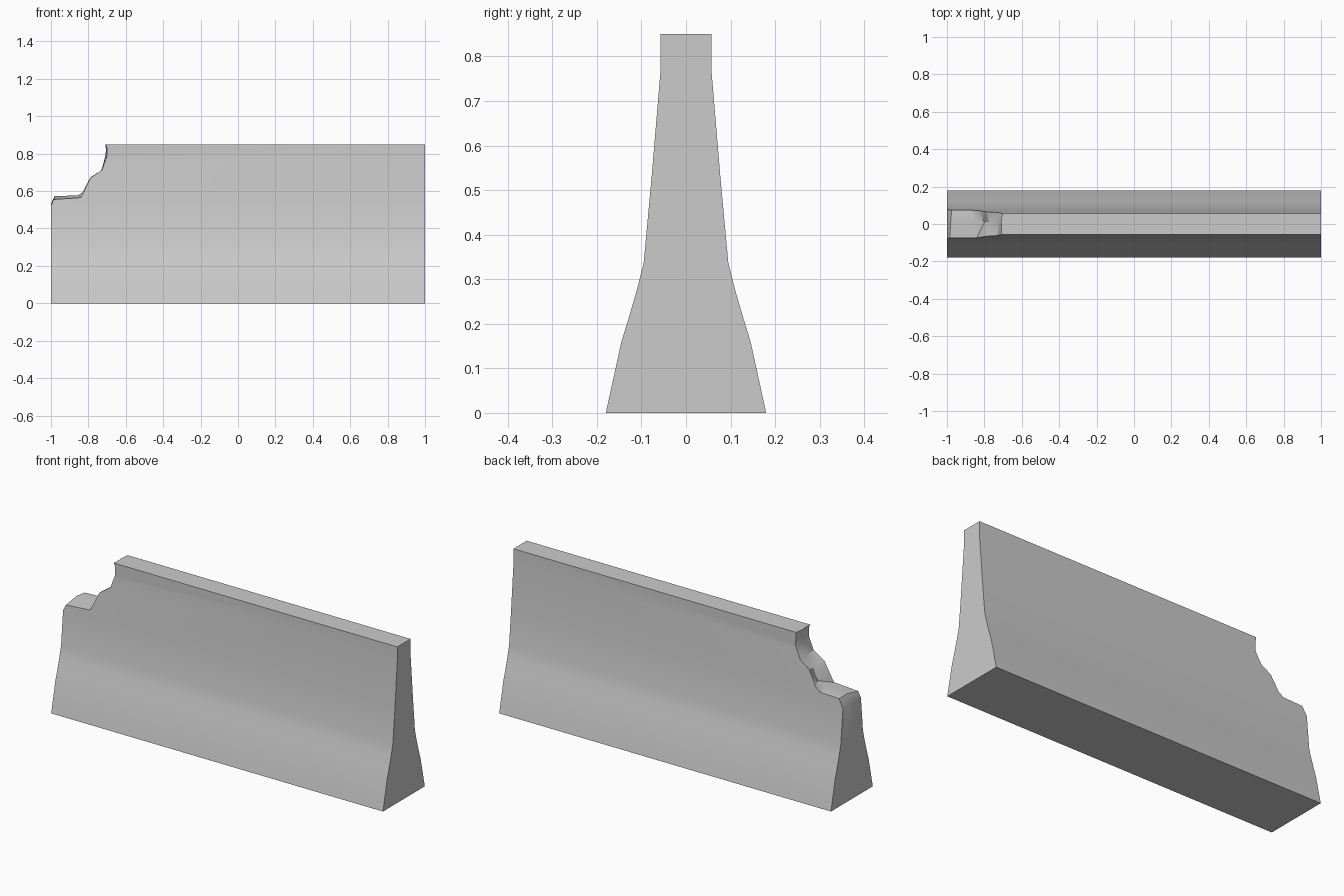
import bpy, bmesh, math

if "Cube" in bpy.data.objects:
    bpy.data.objects.remove(bpy.data.objects["Cube"])


def make_object(name, rings, close_along):
    """Loft a closed solid through equal-length rings of points."""
    bm = bmesh.new()
    loops = [[bm.verts.new(p) for p in ring] for ring in rings]
    n = len(loops[0])
    for a, b in zip(loops, loops[1:]):
        for i in range(n):
            j = (i + 1) % n
            quad = (a[i], a[j], b[j], b[i])
            if close_along:
                bm.faces.new(quad)
            else:  # triangulated so the broken facets are planar
                bm.faces.new((quad[0], quad[1], quad[2]))
                bm.faces.new((quad[0], quad[2], quad[3]))
    bm.faces.new(loops[0])
    bm.faces.new(loops[-1])
    bmesh.ops.recalc_face_normals(bm, faces=bm.faces[:])
    mesh = bpy.data.meshes.new(name)
    bm.to_mesh(mesh)
    bm.free()
    ob = bpy.data.objects.new(name, mesh)
    bpy.context.collection.objects.link(ob)
    return ob


# Barrier: symmetric flared profile extruded along x
half = [(0.18, 0), (0.145, 0.16), (0.128, 0.215), (0.11, 0.277), (0.095, 0.337),
        (0.078, 0.52), (0.057, 0.77), (0.057, 0.85)]
profile = half + [(-y, z) for y, z in reversed(half)]
barrier = make_object("concrete_barrier",
                      [[(x, y, z) for y, z in profile] for x in (-1, 1)], True)

# Broken corner: break lines at the front, middle and back
front = [(-1.02, 0.48), (-0.985, 0.555), (-0.84, 0.565), (-0.825, 0.595),
         (-0.79, 0.67), (-0.725, 0.715), (-0.70, 0.785), (-0.70, 0.83), (-0.715, 0.86)]
middle = [(-1.02, 0.49), (-0.98, 0.573), (-0.85, 0.577), (-0.80, 0.595),
          (-0.775, 0.66), (-0.73, 0.71), (-0.71, 0.785), (-0.705, 0.82), (-0.712, 0.86)]
back = [(-1.02, 0.48), (-0.975, 0.568), (-0.86, 0.572), (-0.83, 0.595),
        (-0.79, 0.675), (-0.73, 0.715), (-0.697, 0.785), (-0.70, 0.82), (-0.705, 0.86)]
rows = [(-0.3, front), (-0.07, front), (0.01, middle), (0.07, back), (0.3, back)]
outside = [(-0.71, 1.0), (-1.02, 1.0)]
cutter = make_object("break_cutter",
                     [[(x, y, z) for x, z in line + outside] for y, line in rows], False)

cut = barrier.modifiers.new("broken_corner", 'BOOLEAN')
cut.operation = 'DIFFERENCE'
cut.solver = 'EXACT'
cut.object = cutter
bpy.context.view_layer.objects.active = barrier
barrier.select_set(True)
cutter.select_set(False)
bpy.ops.object.modifier_apply(modifier=cut.name)
bpy.data.objects.remove(cutter, do_unlink=True)

# Smooth flanks, crisp rims
bpy.ops.object.shade_smooth_by_angle(angle=math.radians(30))
